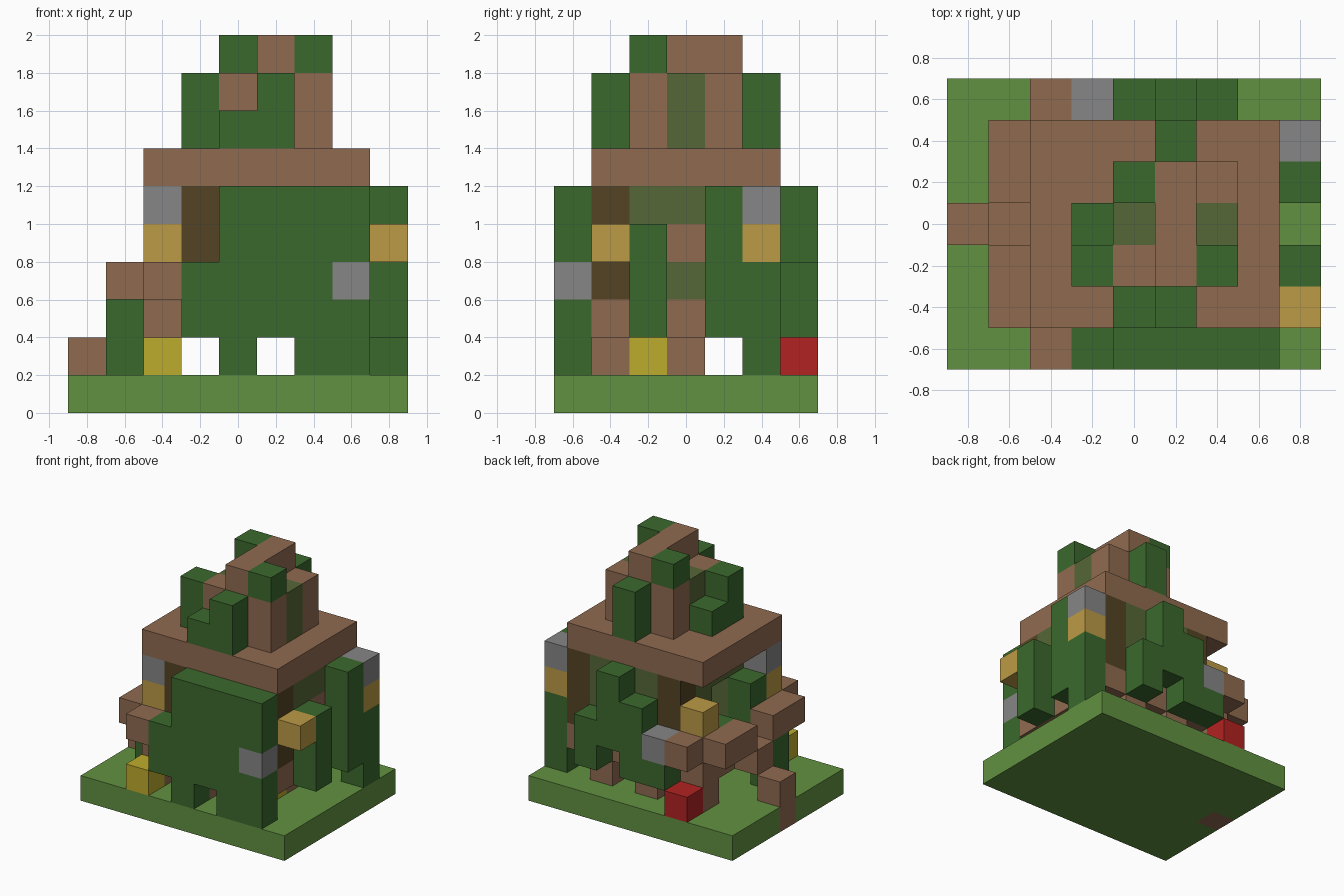
import bpy
import bmesh
from mathutils import Matrix, Vector

default_cube = bpy.data.objects.get("Cube")
if default_cube:
    bpy.data.objects.remove(default_cube, do_unlink=True)

CELL = 0.2
ORIGIN = Vector((-0.9, -0.7, 0.0))


def linear(channel):
    c = channel / 255
    return c / 12.92 if c <= 0.04045 else ((c + 0.055) / 1.055) ** 2.4


def material(name, red, green, blue):
    colour = (linear(red), linear(green), linear(blue), 1)
    mat = bpy.data.materials.new(name)
    mat.use_nodes = True
    mat.diffuse_color = colour
    shader = next(n for n in mat.node_tree.nodes if n.type == "BSDF_PRINCIPLED")
    shader.inputs["Base Color"].default_value = colour
    return mat


grass = material("grass_green", 97, 145, 64)
leaf = material("leaf_green", 59, 105, 45)
wood = material("wood_brown", 144, 107, 80)
bark = material("dark_bark", 84, 68, 35)
olive = material("mossy_olive", 86, 103, 55)
stone = material("stone_grey", 134, 134, 134)
gold = material("lantern_gold", 188, 155, 70)
yellow = material("flower_yellow", 190, 172, 45)
red = material("flower_red", 178, 34, 34)


def span(value):
    """A single cell or an inclusive (first, last) pair of cells."""
    return value if isinstance(value, tuple) else (value, value)


def part(name, mat, *boxes):
    """One object made of grid boxes, each given as x, y and z cell spans."""
    bm = bmesh.new()
    for box in boxes:
        spans = [span(v) for v in box]
        low = Vector([s[0] for s in spans]) * CELL + ORIGIN
        high = Vector([s[1] + 1 for s in spans]) * CELL + ORIGIN
        place = Matrix.Translation((low + high) / 2) @ Matrix.Diagonal((high - low).to_4d())
        bmesh.ops.create_cube(bm, size=1, matrix=place)
    mesh = bpy.data.meshes.new(name)
    bm.to_mesh(mesh)
    bm.free()
    mesh.materials.append(mat)
    obj = bpy.data.objects.new(name, mesh)
    bpy.context.collection.objects.link(obj)
    return obj


# Ground slab, with one wooden cell set into it below the stair
part("ground", grass, ((1, 8), (0, 6), 0), (0, (0, 2), 0), (0, (4, 6), 0))
part("lower_step", wood, (0, 3, (0, 1)))
part("upper_step", wood, (1, 3, 2))

# Raised floor on stilts, with the porch on the left
part("floor", wood, ((2, 7), (1, 5), 2))
for x in (4, 6):
    for y in (1, 3, 5):
        part("stilt", wood, (x, y, 1))
for y in (1, 5):
    part("porch_post", wood, (2, y, 1))
    part("porch_corner", wood, (2, y, 3))
part("front_railing", wood, (1, (1, 2), 3), (2, 0, 3))
part("back_railing", wood, (1, (4, 5), 3), (2, 6, 3))

# House walls between dark corner posts, doorway on the porch side
for x in (3, 7):
    for y in (1, 5):
        part("corner_post", bark, (x, y, (3, 5)))
for y in (1, 5):
    part("long_wall", olive, ((4, 6), y, (3, 5)))
for y in (2, 4):
    part("door_side_wall", olive, (3, y, (3, 5)))
    part("far_side_wall", olive, (7, y, (3, 5)))
part("door_lintel", olive, (3, 3, 5))
part("far_wall_panel", olive, (7, 3, 3), (7, 3, 5))
part("window_board", wood, (7, 3, 4))

# Roof slab
part("roof", wood, ((2, 7), (1, 5), 6))

# Turret: corner posts, mossy sides, ridge beam
for x in (4, 6):
    for y in (2, 4):
        part("turret_post", wood, (x, y, (7, 8)))
    part("turret_side", olive, (x, 3, (7, 8)))
for y in (2, 4):
    part("turret_end", olive, (5, y, (7, 8)))
part("ridge_beam", wood, (5, (2, 4), 9))

# Leaves on the turret
part("turret_front_leaves", leaf, (5, 1, (7, 8)), (4, 1, 7))
part("turret_side_leaves", leaf, (3, 2, (7, 8)), (3, 3, 7))
part("turret_back_leaves", leaf, (5, 5, (7, 8)))
part("turret_top_leaves", leaf, (6, 2, 9), (4, 4, 9))

# Leaf screens around the house
part("front_leaves", leaf, ((4, 6), 0, (2, 5)), (3, 0, (2, 3)),
     (7, 0, (1, 2)), (7, 0, (4, 5)), (4, 0, 1), (6, 0, 1))
part("back_leaves", leaf, (5, 6, (3, 5)), (6, 6, (2, 3)),
     (4, 6, (2, 4)), (3, 6, 2))
part("far_side_leaves", leaf, (8, 2, (2, 4)), (8, 4, (2, 5)), (8, 5, (1, 3)))
part("porch_leaves", leaf, (2, 2, (3, 4)), (2, 4, 3), (1, 2, (1, 2)))

# Stones, lanterns and flowers
part("front_stone", stone, (7, 0, 3))
part("back_stone", stone, (3, 6, 3))
for x, y in ((2, 1), (8, 5)):
    part("pillar_cap", stone, (x, y, 5))
for x, y in ((2, 1), (8, 5), (8, 1), (2, 5)):
    part("lantern", gold, (x, y, 4))
part("front_flower", yellow, (2, 0, 1))
part("hidden_flower", yellow, (6, 2, 1))
part("back_flower", red, (2, 6, 1))
